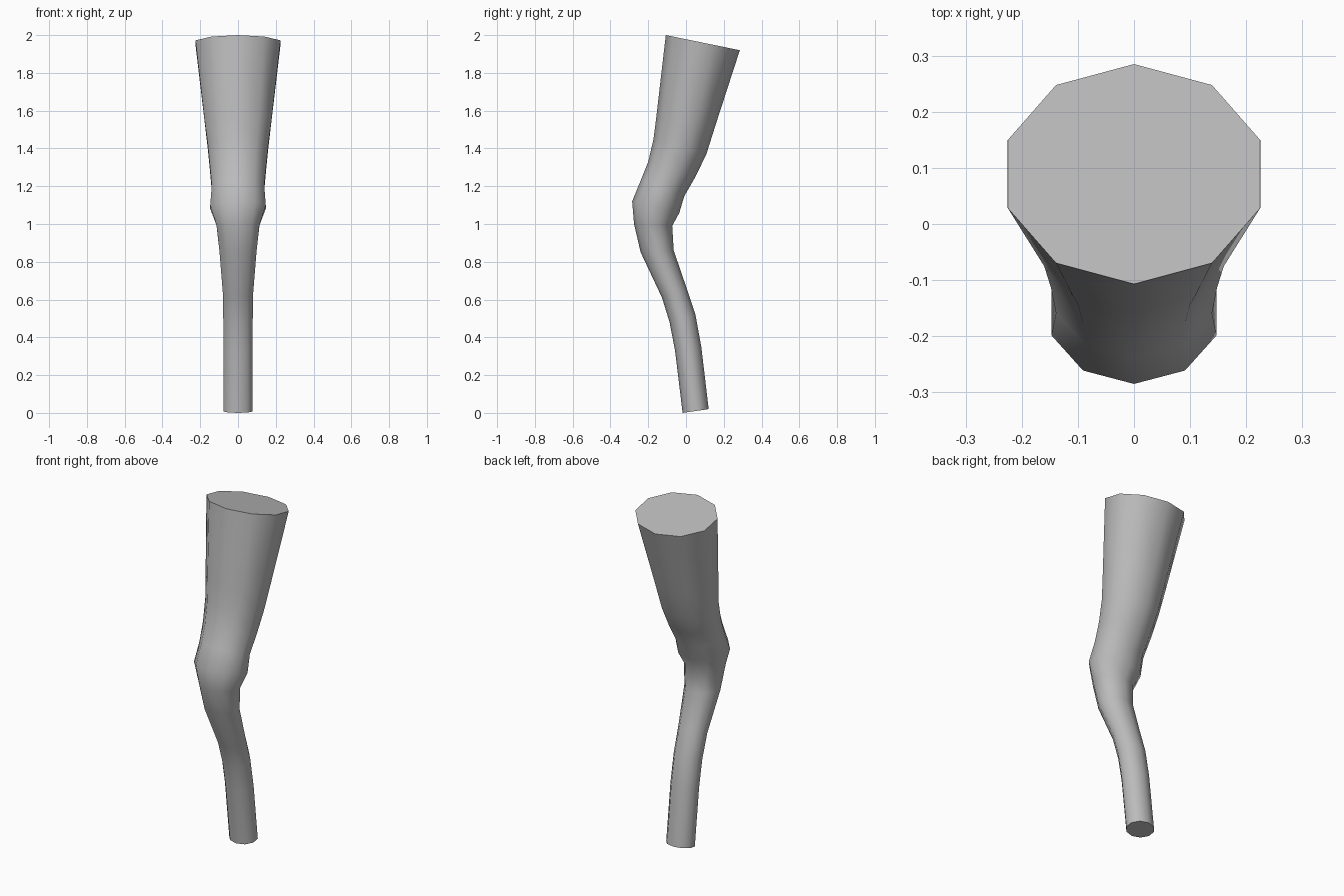
import bpy, bmesh, math
from mathutils import Vector

if "Cube" in bpy.data.objects:
    bpy.data.objects.remove(bpy.data.objects["Cube"])

SIDES = 10
# Rings from top to bottom: front y, front z, back y, back z, half width
RINGS = [
    (-.107, 2.0, .285, 1.92, .225),
    (-.158, 1.56, .16, 1.535, .177),
    (-.172, 1.45, .108, 1.37, .16),
    (-.2, 1.33, .05, 1.25, .148),
    (-.238, 1.235, -.01, 1.145, .139),
    (-.285, 1.12, -.035, 1.06, .147),
    (-.275, 1.0, -.073, .99, .114),
    (-.24, .85, -.065, .86, .098),
    (-.127, .61, 0, .67, .08),
    (-.087, .48, .05, .52, .078),
    (-.058, .33, .081, .35, .078),
    (-.018, 0, .12, .02, .078),
]

# Single grey material
grey = bpy.data.materials.new("light grey")
grey.use_nodes = True
colour = (.5, .5, .5, 1)
grey.diffuse_color = colour
grey.node_tree.nodes["Principled BSDF"].inputs["Base Color"].default_value = colour

# Leg: tilted ten-sided rings joined by smooth walls
bm = bmesh.new()
loops = []
for fy, fz, by, bz, half in RINGS:
    front, back = Vector((0, fy, fz)), Vector((0, by, bz))
    centre, arm = (front + back) / 2, (front - back) / 2
    radius = half / math.cos(math.pi / SIDES)
    loop = []
    for i in range(SIDES):
        a = math.tau * i / SIDES
        side = Vector((radius * math.sin(a), 0, 0))
        loop.append(bm.verts.new(centre + arm * math.cos(a) + side))
    loops.append(loop)
for upper, lower in zip(loops, loops[1:]):
    for i in range(SIDES):
        j = (i + 1) % SIDES
        bm.faces.new((upper[i], lower[i], lower[j], upper[j])).smooth = True

# Flat end caps with sharp rims
for loop in (loops[0], loops[-1]):
    cap = bm.faces.new(loop)
    for edge in cap.edges:
        edge.smooth = False
bmesh.ops.recalc_face_normals(bm, faces=bm.faces)

mesh = bpy.data.meshes.new("leg")
bm.to_mesh(mesh)
bm.free()
mesh.materials.append(grey)
leg = bpy.data.objects.new("leg", mesh)
bpy.context.collection.objects.link(leg)
